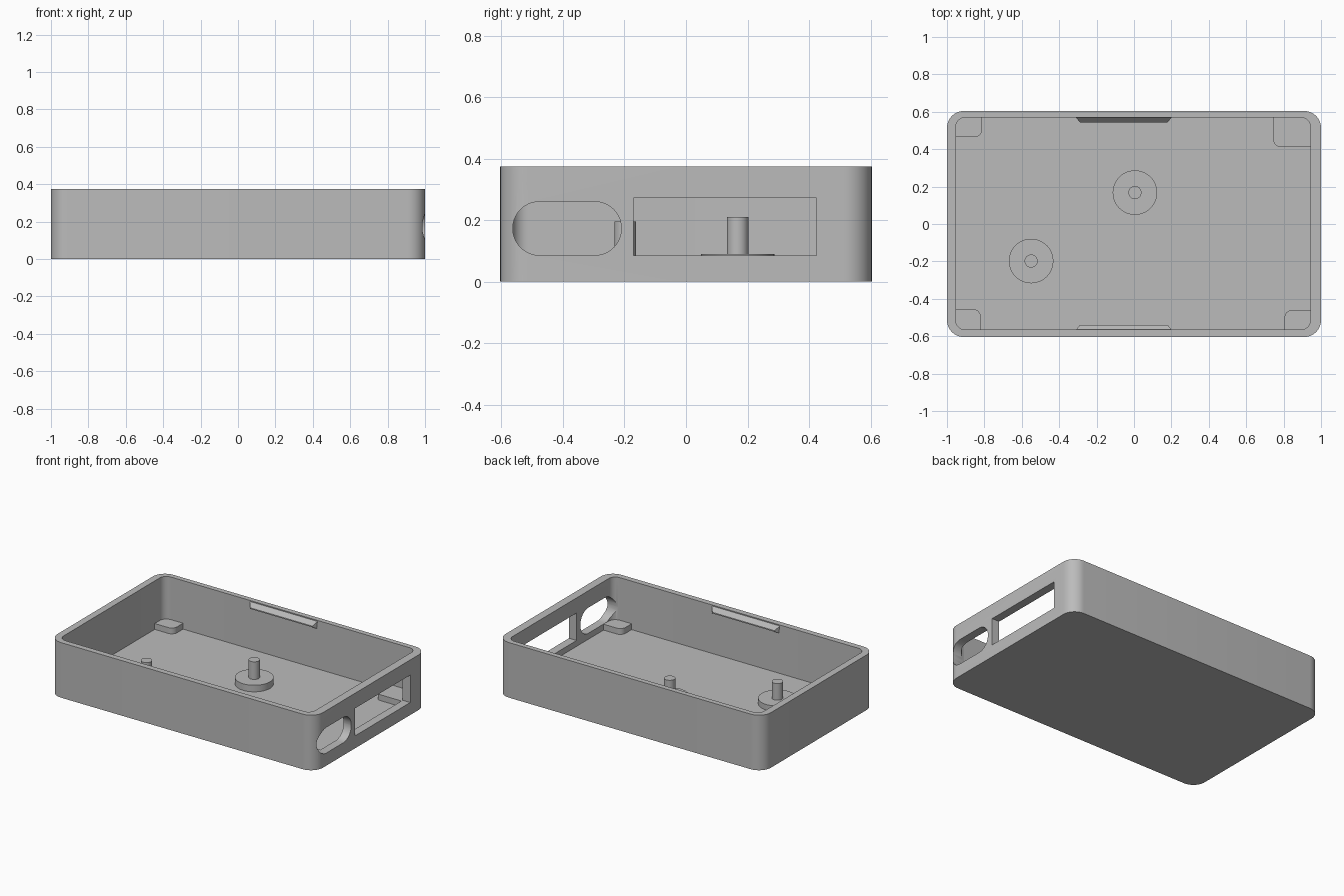
import bpy, bmesh, math
from mathutils import Matrix

if "Cube" in bpy.data.objects:
    bpy.data.objects.remove(bpy.data.objects["Cube"], do_unlink=True)

grey = bpy.data.materials.new("plain grey")
grey.use_nodes = True
grey.diffuse_color = (0.5, 0.5, 0.5, 1)
grey.node_tree.nodes["Principled BSDF"].inputs["Base Color"].default_value = (0.5, 0.5, 0.5, 1)


def prism(name, outline, low, high, matrix=None):
    """Extrude a flat outline from low to high, then optionally turn it."""
    bm = bmesh.new()
    face = bm.faces.new([bm.verts.new((x, y, low)) for x, y in outline])
    top = bmesh.ops.extrude_face_region(bm, geom=[face])["geom"]
    bmesh.ops.translate(bm, vec=(0, 0, high - low),
                        verts=[v for v in top if isinstance(v, bmesh.types.BMVert)])
    if matrix:
        bm.transform(matrix)
    bmesh.ops.recalc_face_normals(bm, faces=bm.faces[:])
    mesh = bpy.data.meshes.new(name)
    bm.to_mesh(mesh)
    bm.free()
    mesh.materials.append(grey)
    obj = bpy.data.objects.new(name, mesh)
    bpy.context.collection.objects.link(obj)
    return obj


def rounded(x0, x1, y0, y1, radii, steps=10):
    """Rectangle outline with one radius per corner, from +x+y anticlockwise."""
    points = []
    corners = [(x1, y1, -1, -1), (x0, y1, 1, -1), (x0, y0, 1, 1), (x1, y0, -1, 1)]
    for i, ((x, y, sx, sy), r) in enumerate(zip(corners, radii)):
        if r == 0:
            points.append((x, y))
            continue
        for k in range(steps + 1):
            a = math.pi / 2 * (i + k / steps)
            points.append((x + sx * r + r * math.cos(a), y + sy * r + r * math.sin(a)))
    return points


def circle(x, y, r, n=48):
    return [(x + r * math.cos(math.tau * k / n), y + r * math.sin(math.tau * k / n))
            for k in range(n)]


def smooth(obj):
    bpy.ops.object.select_all(action="DESELECT")
    obj.select_set(True)
    bpy.context.view_layer.objects.active = obj
    bpy.ops.object.shade_smooth_by_angle(angle=math.radians(30))


HEIGHT, FLOOR = 0.375, 0.045
X0, X1, Y0, Y1 = -0.953, 0.943, -0.565, 0.569    # cavity limits

# Open tray with two openings in its +x end
tray = prism("tray_shell", rounded(-1, 1, -0.604, 0.604, [0.09] * 4), 0, HEIGHT)
# Maps outline (y, z) and extrusion x onto the model axes
sideways = Matrix(((0, 0, 1, 0), (1, 0, 0, 0), (0, 1, 0, 0), (0, 0, 0, 1)))
cutters = [
    prism("cavity_cutter", rounded(X0, X1, Y0, Y1, [0.05] * 4), FLOOR, 0.5),
    prism("slot_cutter", rounded(-0.563, -0.21, 0.086, 0.26, [0.0865] * 4), 0.85, 1.1, sideways),
    prism("window_cutter", rounded(-0.17, 0.425, 0.085, 0.272, [0] * 4), 0.85, 1.1, sideways),
]
bpy.context.view_layer.objects.active = tray
for cutter in cutters:
    cutter.hide_render = True
    mod = tray.modifiers.new("cut", "BOOLEAN")
    mod.operation, mod.solver, mod.object = "DIFFERENCE", "EXACT", cutter
    bpy.ops.object.modifier_apply(modifier=mod.name)
    bpy.data.objects.remove(cutter, do_unlink=True)
smooth(tray)

# Corner pads, each rounded at its free corner and sunk into the walls
IN = 0.015
pads = [
    ("back_right_pad", 0.745, X1 + IN, 0.412, Y1 + IN, [0.05, 0, 0.04, 0]),
    ("back_left_pad", X0 - IN, -0.812, 0.465, Y1 + IN, [0, 0.05, 0, 0.04]),
    ("front_left_pad", X0 - IN, -0.82, Y0 - IN, -0.455, [0.04, 0, 0.05, 0]),
    ("front_right_pad", 0.805, X1 + IN, Y0 - IN, -0.46, [0, 0.04, 0, 0.05]),
]
for name, x0, x1, y0, y1, radii in pads:
    smooth(prism(name, rounded(x0, x1, y0, y1, radii), FLOOR - 0.01, 0.085))

# Locating pegs on round bosses
for name, x, y, boss_top, peg_top in [("middle", 0.005, 0.168, 0.09, 0.21),
                                      ("side", -0.55, -0.198, 0.083, 0.196)]:
    smooth(prism(name + "_boss", circle(x, y, 0.119), FLOOR - 0.01, boss_top))
    smooth(prism(name + "_peg", circle(x, y, 0.035, 32), boss_top - 0.01, peg_top))

# Wedge-shaped snap ridges below the rim on the long walls
lengthways = Matrix(((0, 0, 1, 0), (1, 0, 0, 0), (0, 1, 0, 0), (0, 0, 0, 1)))
for name, wall, side in [("back_snap_ridge", Y1, 1), ("front_snap_ridge", Y0, -1)]:
    tip, root = wall - side * 0.025, wall + side * 0.01
    profile = [(root, 0.368), (wall, 0.368), (tip, 0.34), (tip, 0.332),
               (wall, 0.318), (root, 0.318)]
    ridge = prism(name, profile, -0.31, 0.2, lengthways)
    # Taper the ends towards the tip
    for v in ridge.data.vertices:
        if abs(v.co.y - tip) < 0.001:
            v.co.x += 0.02 if v.co.x < 0 else -0.02
